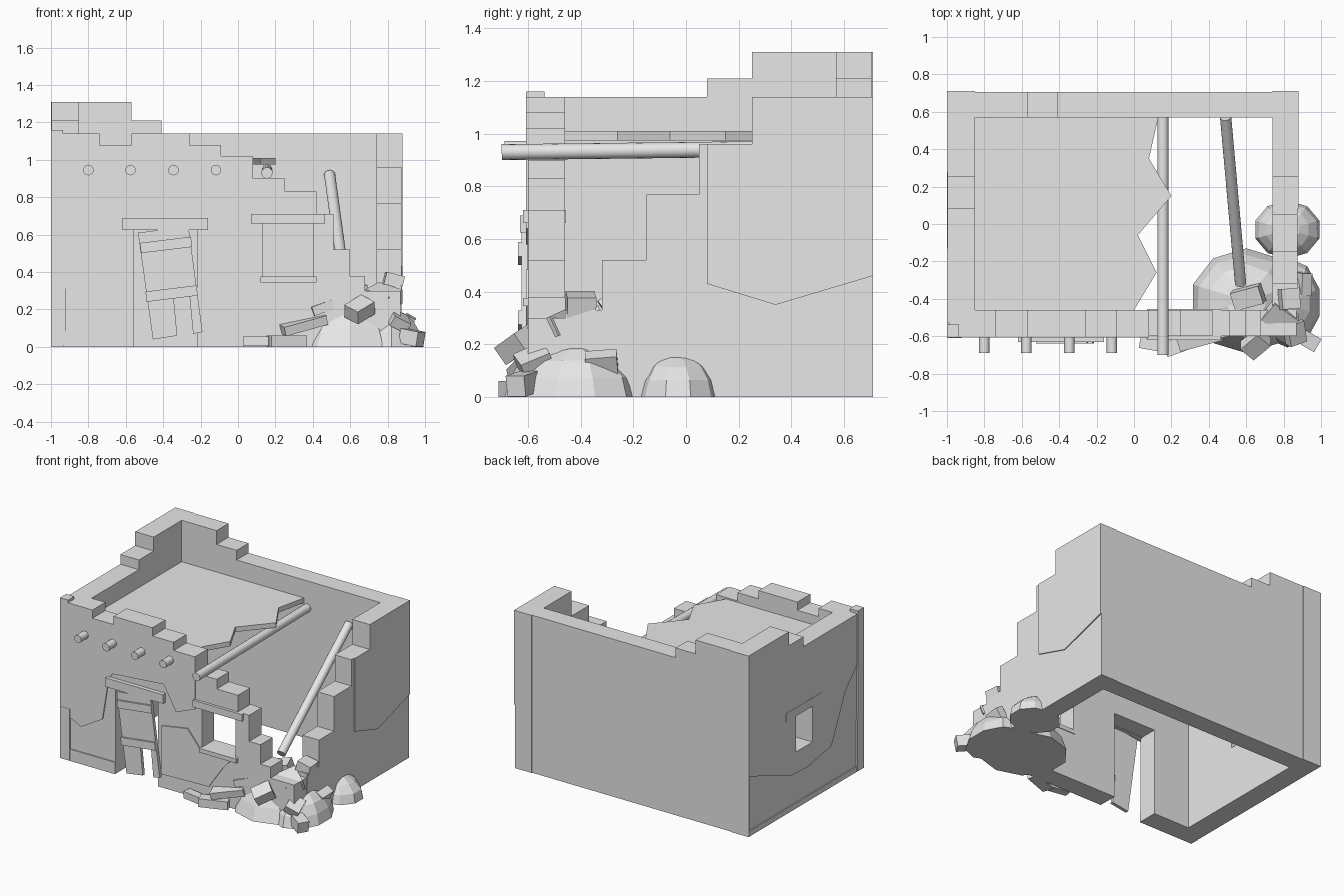
import bpy
import bmesh
import math
import random
from mathutils import Vector, Matrix, Euler

default_cube = bpy.data.objects.get("Cube")
if default_cube:
    bpy.data.objects.remove(default_cube, do_unlink=True)

# One pale stone material for the whole ruin
stone = bpy.data.materials.new("pale_stone")
stone.use_nodes = True
stone_colour = (0.8, 0.8, 0.8, 1)
stone.diffuse_color = stone_colour
stone.node_tree.nodes["Principled BSDF"].inputs["Base Color"].default_value = stone_colour


def finish(name, bm):
    """Turn a bmesh into a named object with outward normals."""
    bmesh.ops.recalc_face_normals(bm, faces=bm.faces[:])
    mesh = bpy.data.meshes.new(name)
    bm.to_mesh(mesh)
    bm.free()
    mesh.materials.append(stone)
    obj = bpy.data.objects.new(name, mesh)
    bpy.context.collection.objects.link(obj)
    return obj


def prism(name, outline, axis, start, end):
    """Extrude a flat outline along the x, y or z axis."""
    bm = bmesh.new()

    def place(point, depth):
        coords = list(point)
        coords.insert("xyz".index(axis), depth)
        return bm.verts.new(coords)

    face = bm.faces.new([place(point, start) for point in outline])
    result = bmesh.ops.extrude_face_region(bm, geom=[face])
    shift = Vector()
    shift["xyz".index(axis)] = end - start
    moved = [item for item in result["geom"] if isinstance(item, bmesh.types.BMVert)]
    bmesh.ops.translate(bm, verts=moved, vec=shift)
    return finish(name, bm)


def rectangle(left, right, low, high):
    return [(left, low), (right, low), (right, high), (left, high)]


def stairs(start, steps):
    """Stepped skyline from (end position, height) pairs."""
    line = []
    for end, height in steps:
        line += [(start, height), (end, height)]
        start = end
    return line


def block(name, centre, size, turn=(0, 0, 0)):
    bm = bmesh.new()
    rotation = Euler([math.radians(angle) for angle in turn]).to_matrix().to_4x4()
    matrix = Matrix.Translation(centre) @ rotation @ Matrix.Diagonal((*size, 1))
    bmesh.ops.create_cube(bm, size=1, matrix=matrix)
    return finish(name, bm)


def pole(name, start, end, radius, sides=16):
    start, end = Vector(start), Vector(end)
    along = end - start
    bm = bmesh.new()
    matrix = Matrix.Translation((start + end) / 2) @ along.to_track_quat("Z", "Y").to_matrix().to_4x4()
    bmesh.ops.create_cone(bm, cap_ends=True, segments=sides, radius1=radius,
                          radius2=radius, depth=along.length, matrix=matrix)
    obj = finish(name, bm)
    for face in obj.data.polygons:
        face.use_smooth = len(face.vertices) == 4
    return obj


def mound(name, centre, size, seed):
    """Faceted half dome with a slightly uneven surface."""
    rng = random.Random(seed)
    bm = bmesh.new()
    bmesh.ops.create_uvsphere(bm, u_segments=10, v_segments=8, radius=1)
    bmesh.ops.bisect_plane(bm, geom=bm.verts[:] + bm.edges[:] + bm.faces[:], dist=0.001,
                           plane_co=(0, 0, 0), plane_no=(0, 0, -1), clear_outer=True)
    rim = [edge for edge in bm.edges if edge.is_boundary]
    bmesh.ops.contextual_create(bm, geom=rim)
    for vert in bm.verts:
        if vert.co.z > 0.01:
            vert.co *= rng.uniform(0.93, 1.0)
        vert.co = Vector(a * b for a, b in zip(vert.co, size)) + Vector(centre)
    return finish(name, bm)


def cut(target, *cutter_args):
    """Cut an opening through a wall, then drop the cutter."""
    cutter = prism("opening_cutter", *cutter_args)
    cutter.hide_render = True
    modifier = target.modifiers.new("opening", "BOOLEAN")
    modifier.operation = "DIFFERENCE"
    modifier.solver = "EXACT"
    modifier.object = cutter
    bpy.context.view_layer.update()
    evaluated = target.evaluated_get(bpy.context.evaluated_depsgraph_get())
    mesh = bpy.data.meshes.new_from_object(evaluated)
    target.modifiers.clear()
    target.data = mesh
    bpy.data.objects.remove(cutter, do_unlink=True)


# Front wall with broken skyline, doorway and window
front_top = stairs(-.99, [(-.74, 1.14), (-.57, 1.08), (-.26, 1.14), (-.09, 1.08), (.08, 1.02)])
front_ruin = stairs(.08, [(.25, .9), (.42, .83), (.51, .71), (.6, .52), (.68, .38), (.87, .3)])
doorway = [(-.22, 0), (-.22, .63), (-.56, .63), (-.56, 0)]
front_wall = prism("front_wall", [(-.99, 0)] + front_top + front_ruin + [(.87, 0)] + doorway,
                   "y", -.6, -.46)
cut(front_wall, rectangle(.13, .4, .36, .67), "y", -.8, -.3)

# Side and back walls
left_top = stairs(-.46, [(.08, 1.14), (.25, 1.21), (.71, 1.31)])
left_wall = prism("left_side_wall", [(-.46, 0)] + left_top + [(.71, 0)], "x", -.99, -.85)
cut(left_wall, rectangle(-.02, .17, .41, .68), "x", -1.2, -.7)
right_top = stairs(-.46, [(-.32, .33), (-.15, .52), (.05, .77), (.25, .96), (.71, 1.14)])
prism("right_side_wall", [(-.46, 0)] + right_top + [(.71, 0)], "x", .74, .873)
back_top = stairs(-.85, [(-.57, 1.31), (-.41, 1.21), (.74, 1.14)])
prism("back_wall", [(-.85, 0)] + back_top + [(.74, 0)], "y", .57, .705)

# Corner trims
block("front_corner_post", (-.967, -.573, .58), (.065, .07, 1.16))
block("front_corner_base", (-.96, -.57, .19), (.08, .08, .37))
prism("back_corner_trim", rectangle(-1, -.86, 0, 1.31), "y", .7, .71)

# Thin plaster sheets with ragged lower edges
ragged_front = [(.08, .64), (-.07, .58), (-.17, .755), (-.58, .72), (-.61, .68),
                (-.66, .37), (-.83, .27), (-.935, .32)]
prism("front_plaster", [(-.935, 1.14)] + front_top[1:] + ragged_front, "y", -.608, -.6)
prism("front_lower_plaster", [(-.19, .1), (.19, .11), (.3, .27), (.38, .36), (.12, .365),
                              (.02, .485), (-.19, .45)], "y", -.608, -.6)
ragged_left = [(.71, .44), (.23, .26), (.03, .25), (-.24, .3), (-.4, .64), (-.53, .77)]
left_plaster = prism("left_plaster", [(-.53, 1.14)] + left_top[1:] + ragged_left, "x", -.998, -.99)
cut(left_plaster, rectangle(-.02, .17, .41, .68), "x", -1.2, -.7)
prism("right_plaster", [(.08, .96), (.25, .96), (.25, 1.14), (.71, 1.14), (.71, .46),
                        (.34, .35), (.08, .43)], "x", .873, .88)
prism("front_plinth", rectangle(-.93, -.56, 0, .085), "y", -.608, -.6)
prism("left_plinth", rectangle(-.53, .71, 0, .04), "x", -.998, -.99)

# Lintels and sill
prism("door_lintel", rectangle(-.62, -.16, .625, .69), "y", -.63, -.58)
prism("window_lintel", rectangle(.07, .465, .66, .71), "y", -.62, -.455)
prism("window_sill", rectangle(.12, .42, .345, .375), "y", -.62, -.455)
prism("left_window_lintel", rectangle(-.13, .28, .67, .73), "x", -1, -.95)

# Broken leaning door with two cross boards
prism("broken_door", [(-.535, .61), (-.265, .645), (-.19, .08), (-.24, .07), (-.26, .28),
                      (-.345, .27), (-.325, .06), (-.455, .04)], "y", -.625, -.602)
for label, height, centre_x in (("upper", .545, -.385), ("lower", .285, -.355)):
    block(label + "_door_board", (centre_x, -.63, height), (.275, .016, .055), (0, -7, 0))

# Remaining roof with a jagged edge
prism("broken_roof", [(-.85, -.46), (0, -.46), (.12, -.26), (.02, -.06), (.2, .15),
                      (.08, .35), (.13, .57), (-.85, .57)], "z", .975, 1.01)

# Roof poles
for index, x in enumerate((-.8, -.575, -.345, -.118)):
    pole(f"roof_peg_{index + 1}", (x, -.69, .945), (x, -.55, .945), .028)
pole("long_roof_pole", (.155, -.7, .93), (.155, .57, .945), .03)
pole("fallen_roof_pole", (.49, .57, .92), (.57, -.32, .34), .03)

# Rubble mounds
mound("main_rubble_mound", (.6, -.41, 0), (.3, .28, .26), 1)
mound("outer_rubble_mound", (.82, -.42, 0), (.18, .24, .2), 2)
mound("side_rubble_mound", (.82, -.03, 0), (.18, .155, .17), 3)

# Fallen stones: centre, size and turn in degrees
stones = [
    ((.61, -.39, .28), (.16, .1, .08), (10, -15, 15)),
    ((.78, -.5, .27), (.16, .12, .08), (20, 15, -35)),
    ((.65, -.64, .2), (.13, .1, .08), (25, -25, 40)),
    ((.93, -.62, .05), (.11, .08, .08), (0, 10, -30)),
    ((.86, -.58, .14), (.1, .12, .06), (25, 25, 20)),
    ((.83, -.4, .35), (.1, .11, .08), (0, 15, 5)),
    ((.9, -.32, .12), (.06, .12, .1), (5, 30, 0)),
    ((.35, -.6, .12), (.24, .1, .05), (10, -15, 15)),
    ((.48, -.57, .22), (.18, .07, .05), (0, -20, 10)),
    ((.1, -.645, .03), (.14, .06, .05), (0, 0, -10)),
    ((.26, -.64, .03), (.2, .08, .06), (0, 0, 20)),
]
for index, (centre, size, turn) in enumerate(stones):
    block(f"fallen_stone_{index + 1}", centre, size, turn)
